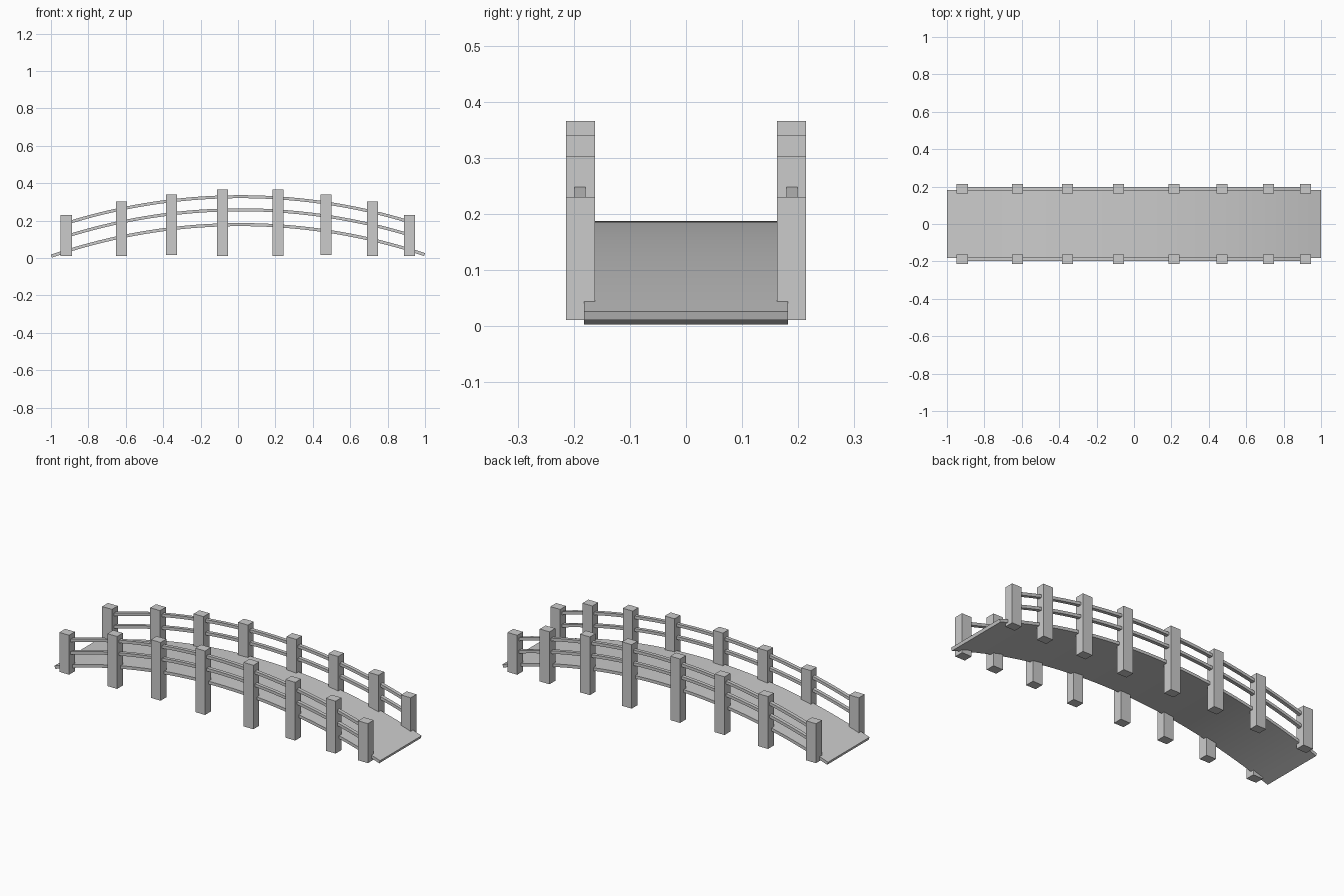
import bpy, bmesh
from mathutils import Vector
from math import sqrt

if "Cube" in bpy.data.objects:
    bpy.data.objects.remove(bpy.data.objects["Cube"])

R = 3.12


def arc(x):
    """Drop of the bridge curve from its crown, with a slight lean."""
    return sqrt(R * R - x * x) - R + 0.004 * x


def finish(name, bm, smooth=False):
    bmesh.ops.recalc_face_normals(bm, faces=bm.faces)
    me = bpy.data.meshes.new(name)
    bm.to_mesh(me)
    bm.free()
    ob = bpy.data.objects.new(name, me)
    bpy.context.collection.objects.link(ob)
    if smooth:
        bpy.ops.object.select_all(action='DESELECT')
        ob.select_set(True)
        bpy.context.view_layer.objects.active = ob
        bpy.ops.object.shade_smooth_by_angle()
    return ob


def arched_bar(name, half_len, crown, thick, y0, y1, segs=40):
    """Rectangular bar swept along the bridge curve."""
    bm = bmesh.new()
    rings = []
    for i in range(segs + 1):
        x = -half_len + 2 * half_len * i / segs
        n = Vector((x / R, 0, sqrt(1 - (x / R) ** 2)))
        top = Vector((x, 0, crown + arc(x)))
        low = top - n * thick
        rings.append([bm.verts.new((p.x, y, p.z))
                      for p, y in ((top, y0), (top, y1), (low, y1), (low, y0))])
    for a, b in zip(rings, rings[1:]):
        for k in range(4):
            bm.faces.new((a[k], a[(k + 1) % 4], b[(k + 1) % 4], b[k]))
    bm.faces.new(rings[0])
    bm.faces.new(rings[-1])
    return finish(name, bm, True)


def post(name, x, y, z0, z1):
    bm = bmesh.new()
    bmesh.ops.create_cube(bm, size=1)
    for v in bm.verts:
        v.co = (x + v.co.x * 0.06, y + v.co.y * 0.051,
                (z0 + z1) / 2 + v.co.z * (z1 - z0))
    return finish(name, bm)


# Arched walkway
arched_bar("deck", 1.0, 0.187, 0.0165, -0.182, 0.182)

# Posts: x position, bottom, top
posts = [(-0.918, 0.011, 0.23), (-0.623, 0.011, 0.302),
         (-0.356, 0.017, 0.340), (-0.083, 0.011, 0.366),
         (0.214, 0.011, 0.366), (0.471, 0.017, 0.340),
         (0.719, 0.011, 0.302), (0.917, 0.011, 0.23)]

# Railings on both sides
for side, s in (("front", -1), ("back", 1)):
    for i, (x, z0, z1) in enumerate(posts):
        post(f"{side}_post_{i + 1}", x, s * 0.188, z0, z1)
    for label, crown in (("middle", 0.266), ("top", 0.336)):
        arched_bar(f"{side}_{label}_rail", 0.915, crown, 0.016,
                   s * 0.189 - 0.01, s * 0.189 + 0.01)
